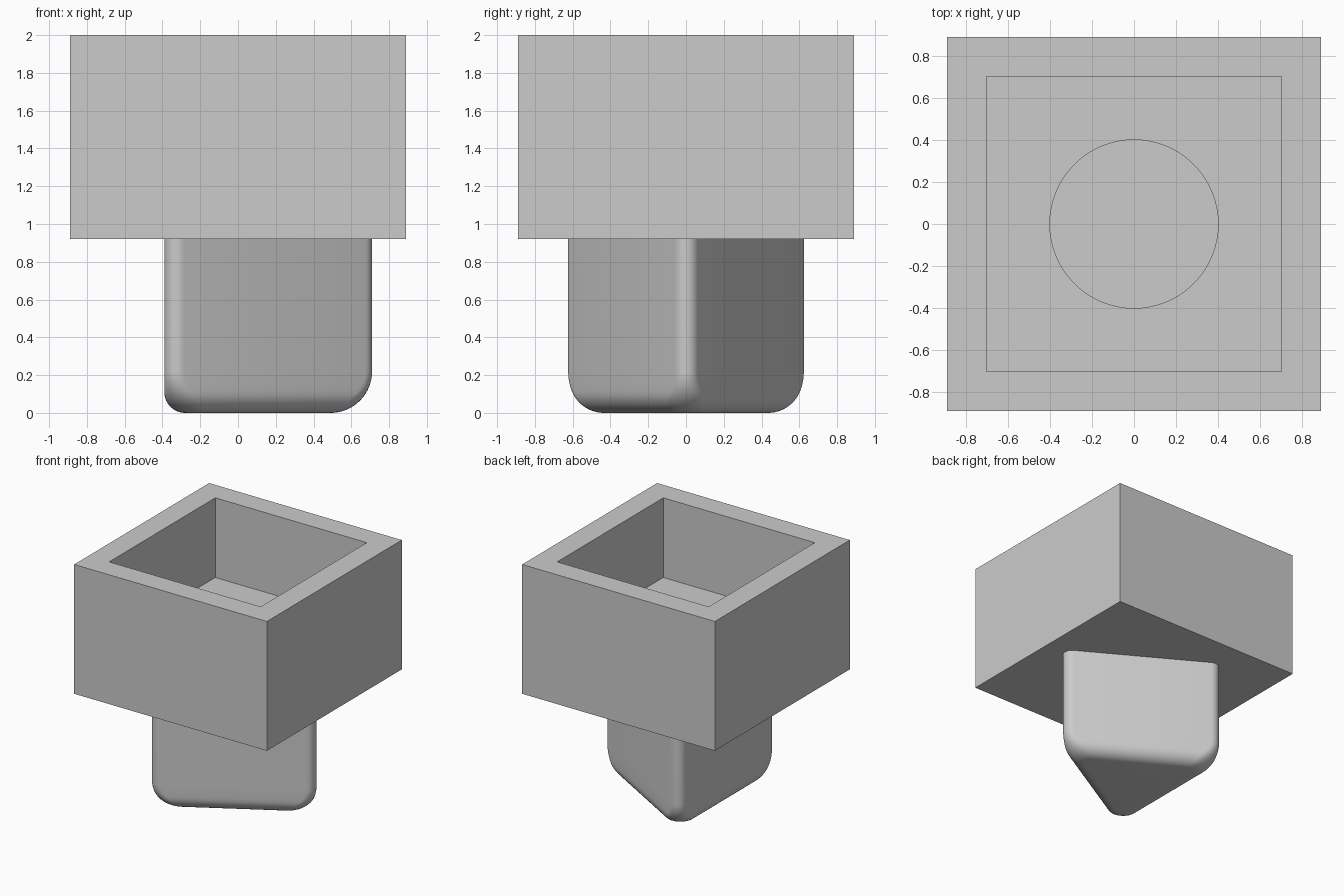
import bpy, bmesh, math

if "Cube" in bpy.data.objects:
    bpy.data.objects.remove(bpy.data.objects["Cube"])

grey = bpy.data.materials.new("plain_grey")
grey.diffuse_color = (0.6, 0.6, 0.6, 1)
grey.use_nodes = True
grey.node_tree.nodes["Principled BSDF"].inputs["Base Color"].default_value = grey.diffuse_color


def make_object(name, bm):
    bmesh.ops.recalc_face_normals(bm, faces=bm.faces)
    mesh = bpy.data.meshes.new(name)
    bm.to_mesh(mesh)
    bm.free()
    mesh.materials.append(grey)
    obj = bpy.data.objects.new(name, mesh)
    bpy.context.collection.objects.link(obj)
    return obj


def ring(bm, points, z):
    return [bm.verts.new((x, y, z)) for x, y in points]


def bridge(bm, a, b):
    n = len(a)
    for i in range(n):
        j = (i + 1) % n
        bm.faces.new((a[i], a[j], b[j], b[i]))


def square(s):
    return [(-s, -s), (s, -s), (s, s), (-s, s)]


# Square box with a square pocket and a round recess in its floor
HALF, INNER, HOLE_R = 0.89, 0.70, 0.40
BASE, FLOOR, HOLE_FLOOR, TOP = 0.92, 1.335, 1.13, 2.0
SEG = 64
bm = bmesh.new()
rings = [ring(bm, square(s), z) for s, z in
         ((HALF, BASE), (HALF, TOP), (INNER, TOP), (INNER, FLOOR))]
bm.faces.new(rings[0])
for a, b in zip(rings, rings[1:]):
    bridge(bm, a, b)
# circle starts on the diagonal so each floor corner serves one quarter
circle = [(HOLE_R * math.cos(t), HOLE_R * math.sin(t)) for t in
          (math.radians(225) + 2 * math.pi * i / SEG for i in range(SEG))]
rim, well = ring(bm, circle, FLOOR), ring(bm, circle, HOLE_FLOOR)
q = SEG // 4
for k in range(4):
    arc = [rim[(k * q + i) % SEG] for i in range(q + 1)]
    bm.faces.new([rings[-1][k], rings[-1][(k + 1) % 4]] + arc[::-1])
bridge(bm, rim, well)
bm.faces.new(well)
box = make_object("square_box", bm)


# Rounded triangular peg, pointing to +x, lofted from rounded triangles
def rounded_triangle(inradius, r, steps=10):
    pts = []
    for k in range(3):
        mid = math.radians(120 * k)
        d = 2 * (inradius - r)
        for i in range(steps + 1):
            t = mid + math.radians(-60 + 120 * i / steps)
            pts.append((d * math.cos(mid) + r * math.cos(t),
                        d * math.sin(mid) + r * math.sin(t)))
    return pts


def ease(z, height):
    return math.sqrt(max(0.0, 1 - (1 - min(z / height, 1)) ** 2))


bm = bmesh.new()
levels = [0.22 * (1 - math.cos(math.pi / 2 * i / 16)) for i in range(17)] + [BASE]
loops = []
for z in levels:
    inradius = 0.28 + 0.11 * ease(z, 0.11)
    apex = 0.49 + 0.22 * ease(z, 0.22)
    loops.append(ring(bm, rounded_triangle(inradius, 2 * inradius - apex), z))
for a, b in zip(loops, loops[1:]):
    bridge(bm, a, b)
bm.faces.new(loops[0])
bm.faces.new(loops[-1])
peg = make_object("triangular_peg", bm)

# Smooth shading with sharp edges kept
for obj in (box, peg):
    bpy.ops.object.select_all(action='DESELECT')
    obj.select_set(True)
    bpy.context.view_layer.objects.active = obj
    bpy.ops.object.shade_smooth_by_angle(angle=math.radians(30))
